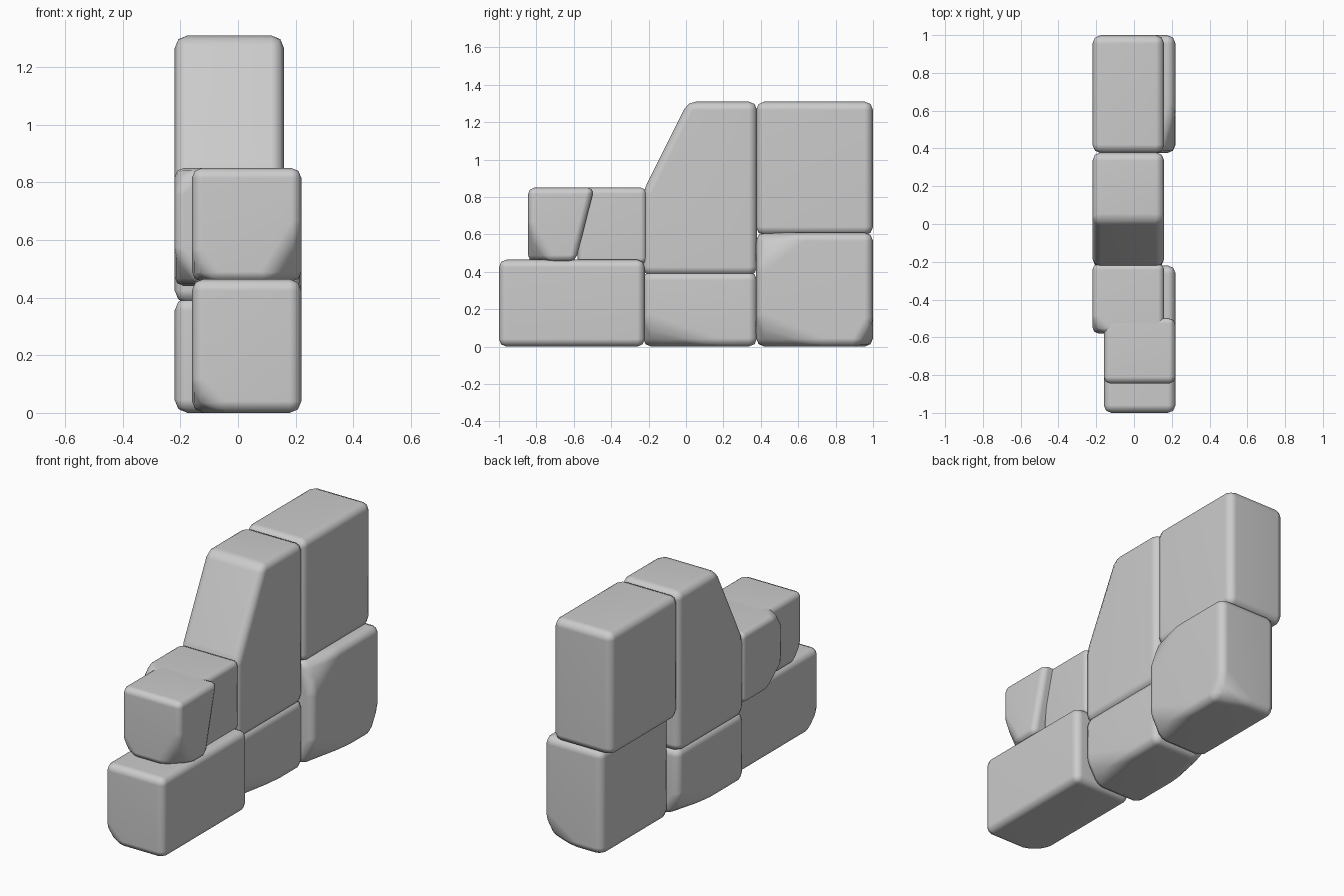
import bpy, bmesh
from mathutils import Vector

cube = bpy.data.objects.get("Cube")
if cube:
    bpy.data.objects.remove(cube, do_unlink=True)

stone = bpy.data.materials.new("light grey stone")
stone.use_nodes = True
grey = (0.6, 0.6, 0.6, 1)
stone.diffuse_color = grey
stone.node_tree.nodes["Principled BSDF"].inputs["Base Color"].default_value = grey


def chip(bm, signs, size):
    """Slice one worn corner off a block."""
    corner = Vector([(max if s > 0 else min)(v.co[i] for v in bm.verts)
                     for i, s in enumerate(signs)])
    normal = Vector([s / d for s, d in zip(signs, size)]).normalized()
    point = corner - Vector((signs[0] * size[0], 0, 0))
    bmesh.ops.bisect_plane(bm, geom=bm.verts[:] + bm.edges[:] + bm.faces[:],
                           plane_co=point, plane_no=normal, clear_outer=True)
    bmesh.ops.holes_fill(bm, edges=[e for e in bm.edges if e.is_boundary], sides=0)


def block(name, x_range, profile, chips=(), bevel=0.045):
    """Extrude a side profile (y, z) across x, chip its corners and round its edges."""
    bm = bmesh.new()
    base = bm.faces.new([bm.verts.new((x_range[0], y, z)) for y, z in profile])
    ext = bmesh.ops.extrude_face_region(bm, geom=[base])
    new = [g for g in ext["geom"] if isinstance(g, bmesh.types.BMVert)]
    bmesh.ops.translate(bm, verts=new, vec=(x_range[1] - x_range[0], 0, 0))
    # The extrusion may keep the base face; rebuild a clean closed hull
    bmesh.ops.recalc_face_normals(bm, faces=bm.faces[:])
    for signs, size in chips:
        chip(bm, signs, size)
    bmesh.ops.recalc_face_normals(bm, faces=bm.faces[:])
    for f in bm.faces:
        f.smooth = True
    mesh = bpy.data.meshes.new(name)
    bm.to_mesh(mesh)
    bm.free()
    mesh.materials.append(stone)
    obj = bpy.data.objects.new(name, mesh)
    bpy.context.collection.objects.link(obj)
    mod = obj.modifiers.new("rounded edges", 'BEVEL')
    mod.width = bevel
    mod.segments = 2
    mod.limit_method = 'ANGLE'
    mod.angle_limit = 0.2
    obj.modifiers.new("soft shading", 'WEIGHTED_NORMAL')
    return obj


def rect(y0, y1, z0, z1):
    return [(y0, z0), (y1, z0), (y1, z1), (y0, z1)]


# The blocks sit alternately toward each side of the wall
LEFT = (-0.16, 0.22)
RIGHT = (-0.22, 0.16)

# Front steps
block("front_lower_block", LEFT, rect(-1, -0.22, 0, 0.465),
      [((-1, -1, -1), (0.1, 0.1, 0.1))])
block("front_upper_block", LEFT,
      [(-0.845, 0.455), (-0.59, 0.455), (-0.49, 0.85), (-0.845, 0.85)],
      [((1, -1, -1), (0.12, 0.12, 0.2)), ((-1, -1, -1), (0.08, 0.08, 0.1))])
block("step_filler_block", RIGHT, rect(-0.58, -0.21, 0.44, 0.85),
      [((-1, -1, -1), (0.1, 0.15, 0.12)), ((-1, -1, 1), (0.08, 0.08, 0.08))])

# Middle of the wall, with a sloped upper block
block("middle_lower_block", RIGHT, rect(-0.23, 0.38, 0, 0.4),
      [((1, -1, -1), (0.08, 0.4, 0.14)), ((-1, 1, -1), (0.08, 0.3, 0.12))])
block("middle_upper_block", RIGHT,
      [(-0.23, 0.38), (0.38, 0.38), (0.38, 1.31), (0.01, 1.31), (-0.23, 0.83)])

# Back of the wall
block("back_lower_block", LEFT, rect(0.375, 1, 0, 0.61),
      [((1, -1, -1), (0.08, 0.35, 0.15)), ((1, -1, 1), (0.07, 0.25, 0.18)),
       ((1, 1, -1), (0.2, 0.08, 0.14))])
block("back_upper_block", RIGHT, rect(0.375, 1, 0.595, 1.31))
